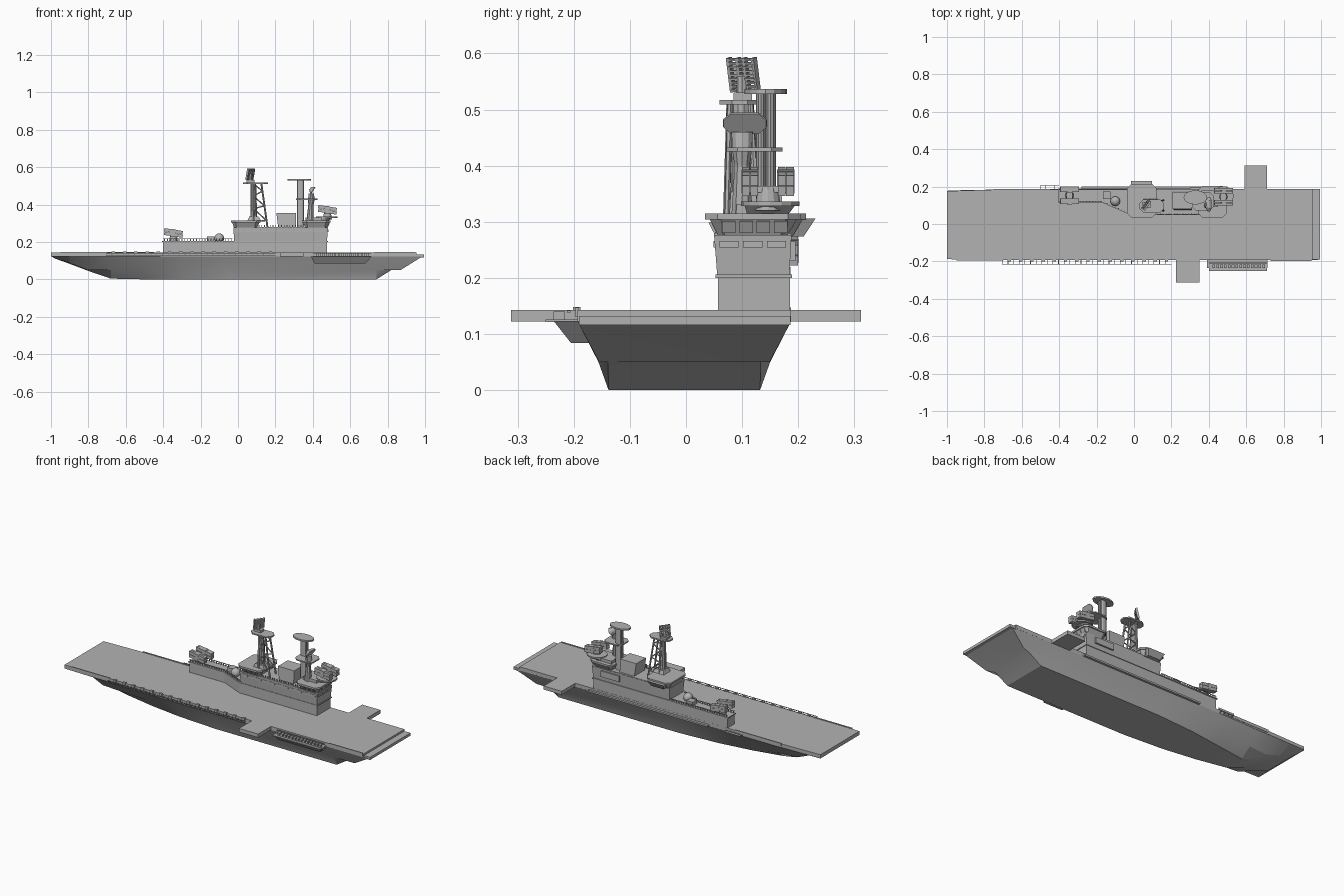
import bpy, bmesh, math
from mathutils import Vector, Matrix

if "Cube" in bpy.data.objects:
    bpy.data.objects.remove(bpy.data.objects["Cube"])

grey = bpy.data.materials.new("ship_grey")
grey.diffuse_color = (.45, .45, .45, 1)
grey.use_nodes = True
grey.node_tree.nodes["Principled BSDF"].inputs["Base Color"].default_value = grey.diffuse_color


def mesh(name, verts, faces):
    me = bpy.data.meshes.new(name)
    me.from_pydata([tuple(v) for v in verts], [], faces)
    bm = bmesh.new()
    bm.from_mesh(me)
    bmesh.ops.recalc_face_normals(bm, faces=bm.faces)
    bm.to_mesh(me)
    bm.free()
    me.materials.append(grey)
    ob = bpy.data.objects.new(name, me)
    bpy.context.collection.objects.link(ob)
    return ob


def loft(name, rings):
    """Skin a list of closed rings and cap both ends."""
    n = len(rings[0])
    faces = [tuple(range(n)), tuple(range((len(rings) - 1) * n, len(rings) * n))]
    for r in range(len(rings) - 1):
        for i in range(n):
            j = (i + 1) % n
            faces.append((r * n + i, r * n + j, (r + 1) * n + j, (r + 1) * n + i))
    return mesh(name, [v for ring in rings for v in ring], faces)


def rect(x0, x1, y0, y1):
    return [(x0, y0), (x1, y0), (x1, y1), (x0, y1)]


def chamfer(x0, x1, y0, y1, c):
    return [(x0 + c, y0), (x1 - c, y0), (x1, y0 + c), (x1, y1 - c),
            (x1 - c, y1), (x0 + c, y1), (x0, y1 - c), (x0, y0 + c)]


def oval(x, y, rx, ry, n=16):
    return [(x + rx * math.cos(2 * math.pi * i / n), y + ry * math.sin(2 * math.pi * i / n)) for i in range(n)]


def stack(name, *levels):
    """Loft of (z, outline) levels."""
    return loft(name, [[(x, y, z) for x, y in o] for z, o in levels])


def prism(name, outline, z0, z1):
    return stack(name, (z0, outline), (z1, outline))


def box(name, x0, x1, y0, y1, z0, z1):
    return prism(name, rect(x0, x1, y0, y1), z0, z1)


def tilted(name, size, loc, pitch=0):
    a, b, c = [s / 2 for s in size]
    ob = box(name, -a, a, -b, b, -c, c)
    ob.data.transform(Matrix.Translation(loc) @ Matrix.Rotation(math.radians(pitch), 4, 'Y'))
    return ob


def rod(name, a, b, r, r2=None, n=8):
    a, b = Vector(a), Vector(b)
    q = (b - a).to_track_quat('Z', 'Y')
    r2 = r if r2 is None else r2
    return loft(name, [[p + q @ Vector((x, y, 0)) for x, y in oval(0, 0, s, s, n)] for p, s in ((a, r), (b, r2))])


# Hull: x at top/mid/bottom, keel height, half widths at top/mid/bottom
stations = [(-.995, -.985, -.975, .110, .182, .09, .03), (-.90, -.90, -.90, .083, .184, .105, .035),
            (-.80, -.80, -.80, .045, .186, .115, .05), (-.68, -.68, -.68, .004, .188, .125, .06),
            (-.5, -.5, -.5, 0, .19, .135, .09), (-.3, -.3, -.3, 0, .19, .146, .118),
            (-.05, -.05, -.05, 0, .19, .152, .135), (.74, .74, .74, 0, .19, .153, .135),
            (.985, .87, .82, .05, .19, .152, .136)]
rings = []
for xt, xm, xb, kz, wt, wm, wb in stations:
    zm = max(.05, kz + .004) if kz < .05 else kz + (0 if xt > 0 else .004)
    half = [(xt, wt, .122), (xm, wm, zm), (xb, wb, kz)]
    rings.append([(x, y - .003, z) for x, y, z in half] + [(x, -y - .003, z) for x, y, z in reversed(half)])
hull = loft("hull", rings)
bpy.context.view_layer.objects.active = hull
hull.select_set(True)
bpy.ops.object.shade_smooth_by_angle(angle=math.radians(20))

# Flight deck, stern step and lifts
prism("flight_deck", [(-1, -.188), (-.75, -.193), (.955, -.193), (.955, .187), (-.7, .185), (-1, .176)], .121, .143)
box("stern_step", .95, .995, -.191, .186, .116, .132)
box("port_lift", .225, .35, -.312, -.19, .122, .143)
box("starboard_lift", .592, .71, .18, .312, .122, .143)
box("starboard_ledge", -.28, .50, .18, .2, .122, .132)

# Port sponson with bays
stack("port_sponson", (.084, rect(.41, .68, -.205, -.16)), (.122, rect(.39, .715, -.235, -.18)))
box("sponson_deck", .40, .71, -.25, -.185, .121, .126)
for i in range(14):
    x = .42 + i * .0205
    box("sponson_raft", x, x + .014, -.236, -.216, .126, .140)
box("sponson_rail", .40, .71, -.212, -.206, .138, .142)

# Deck edge walkways and small fittings
for i in range(30):
    x = -.705 + i * .03
    box("catwalk_post", x, x + .003, -.217, -.19, .128, .134)
    if i % 2:
        box("catwalk_locker", x, x + .018, -.201, -.188, .132, .148)
for z in (.128, .138):
    box("catwalk_rail", -.705, .2, -.217, -.214, z, z + .003)
for x0, x1, y in ((-.95, -.7, -.19), (.73, .95, -.193), (-.75, -.45, .185)):
    box("deck_edge_coaming", x0, x1, y - .004, y + .002, .13, .147)
for i in range(4):
    box("starboard_basket", -.5 + i * .025, -.498 + i * .025, .18, .208, .128, .132)
box("starboard_basket_rail", -.5, -.4, .205, .208, .128, .14)

# Island lower and upper blocks
low = [(-.40, .118), (-.17, .118), (-.03, .057), (.475, .057), (.475, .185), (-.40, .185)]
prism("island_base", low, .14, .205)
prism("island_ledge", [(-.405, .114), (-.17, .114), (-.03, .053), (.48, .053), (.48, .189), (-.405, .189)], .200, .206)
stack("island_upper", (.2, rect(-.02, .475, .056, .184)), (.276, rect(-.025, .482, .050, .188)))
for i in range(11):
    box("upper_panel", -.01 + i * .044, .028 + i * .044, .049, .06, .254, .266)
for i in range(3):
    box("front_panel", .47, .484, .06 + i * .042, .094 + i * .042, .254, .266)
box("side_vent", .30, .42, .18, .195, .23, .265)

# Flared bridges with windows and roof plates
for name, x0, x1, y1 in (("aft_bridge", -.02, .10, .20), ("forward_bridge", .36, .475, .19)):
    stack(name, (.274, chamfer(x0, x1, .058, y1 - .01, .012)),
          (.305, chamfer(x0 - .012, x1 + .015, .042, y1 + .008, .02)))
    prism(name + "_roof", chamfer(x0 - .017, x1 + .02, .034, y1 + .014, .022), .304, .315)
stack("bridge_wing", (.274, rect(0, .08, .185, .21)), (.306, rect(-.015, .095, .185, .231)))
for i in range(4):
    tilted("bridge_window", (.004, .024, .022), (.484, .076 + i * .031, .291), 25)
for x0 in (-.005, .375):
    for i in range(3):
        x = x0 + i * .03
        stack("side_window", (.281, rect(x, x + .024, .049, .06)), (.299, rect(x, x + .024, .040, .06)))
box("bridge_link_deck", .1, .36, .05, .187, .274, .28)

# Machinery house between masts
stack("funnel_house", (.278, rect(.215, .31, .075, .175)), (.355, rect(.205, .31, .08, .17)))

# Island rails
for i in range(24):
    x = -.395 + i * .0155
    y = .12 if x < -.17 else .12 - (x + .17) * .43
    for yy in (y, .184):
        box("rail_post", x, x + .004, yy - .002, yy + .002, .205, .219)
box("rail_far", -.4, -.03, .183, .186, .216, .219)
box("rail_near", -.4, -.17, .118, .121, .216, .219)
for i in range(17):
    box("upper_rail_post", .11 + i * .015, .114 + i * .015, .052, .055, .279, .291)


# Twin-box launchers
def launcher(x, y, z, base):
    rod("launcher_base", (x, y, base), (x, y, z - .012), .024, .018, 12)
    tilted("launcher_yoke", (.03, .07, .012), (x, y, z - .014))
    for s in (-1, 1):
        for dy in (-.0075, .0075):
            for dz in (-.0095, .0095):
                tilted("launcher_tube", (.10, .0138, .0175), (x, y + s * .032 + dy, z + dz), 9)
        tilted("launcher_frame", (.02, .031, .04), (x, y + s * .032, z), 9)


launcher(-.345, .153, .248, .2)
launcher(.478, .146, .372, .32)
prism("launcher_platform", oval(.475, .15, .058, .052), .328, .336)
stack("launcher_support", (.31, oval(.445, .145, .035, .035)), (.33, oval(.46, .15, .045, .045)))
box("bridge_top_house", .36, .45, .09, .18, .312, .332)

# Dome on the aft deck
levels = [math.radians(a) for a in range(-80, 81, 20)]
dome = stack("dome", *[(.22 + .026 * math.sin(a), oval(-.1, .122, .026 * math.cos(a), .026 * math.cos(a))) for a in levels])
dome.data.shade_smooth()
box("dome_locker", -.165, -.125, .135, .175, .205, .228)

# Aft lattice mast
stack("aft_mast_foot", (.312, rect(.05, .125, .07, .135)), (.335, rect(.06, .11, .075, .125)))
rod("aft_mast_column", (.085, .098, .31), (.082, .098, .512), .019, .016, 10)
for y0, y1 in ((.072, .078), (.128, .115)):
    foot, head = Vector((.158, y0, .275)), Vector((.125, y1, .512))
    rod("mast_leg", foot, head, .005, n=6)
    inner0, inner1 = Vector((.085, y0, .31)), Vector((.082, y1, .512))
    rod("mast_side_leg", inner0, inner1, .006, n=6)
    for i in range(6):
        a, b = foot.lerp(head, i / 6), foot.lerp(head, (i + 1) / 6)
        c, d = inner0.lerp(inner1, i / 6), inner0.lerp(inner1, (i + 1) / 6)
        rod("mast_brace", *((a, d) if i % 2 else (c, b)), .0035, n=5)
prism("aft_mast_platform", chamfer(.028, .16, .06, .132, .022), .509, .517)
rod("search_radar_post", (.065, .1, .515), (.065, .1, .56), .01)
box("search_radar_gear", .045, .088, .085, .118, .517, .53)

# Slatted search radar
frame = (Matrix.Translation((.066, .102, .562)) @ Matrix.Rotation(math.radians(-35), 4, 'Z')
         @ Matrix.Rotation(math.radians(12), 4, 'Y'))
for i in range(9):
    z = -.028 + i * .007
    box("radar_slat", -.004, .006, -.027, .027, z - .0018, z + .0018).data.transform(frame)
for y in (-.027, -.007, .007, .027):
    box("radar_rib", -.006, .005, y - .003, y + .003, -.031, .031).data.transform(frame)

# Forward twin-pole mast with disc antenna
for y in (.134, .151):
    prism("forward_mast_pole", oval(.334, y, .019, .009, 12), .275, .53)
prism("top_disc", oval(.328, .142, .063, .038), .528, .537)
prism("mid_platform", chamfer(.31, .425, .072, .172, .02), .425, .432)
stack("dish_pedestal", (.31, oval(.385, .1, .02, .02, 10)), (.40, oval(.39, .1, .014, .014, 10)),
      (.425, oval(.392, .1, .018, .018, 10)), (.46, oval(.392, .1, .014, .02, 10)))
rings = []
for d, s in ((-.012, .35), (-.004, .75), (.006, 1), (.009, .97)):
    m = Matrix.Translation((.395, .105, .479)) @ Matrix.Rotation(math.radians(32), 4, 'Y')
    rings.append([m @ Vector((d, y * s, z * s)) for y, z in chamfer(-.039, .039, -.022, .022, .014)])
loft("tracking_dish", rings)
